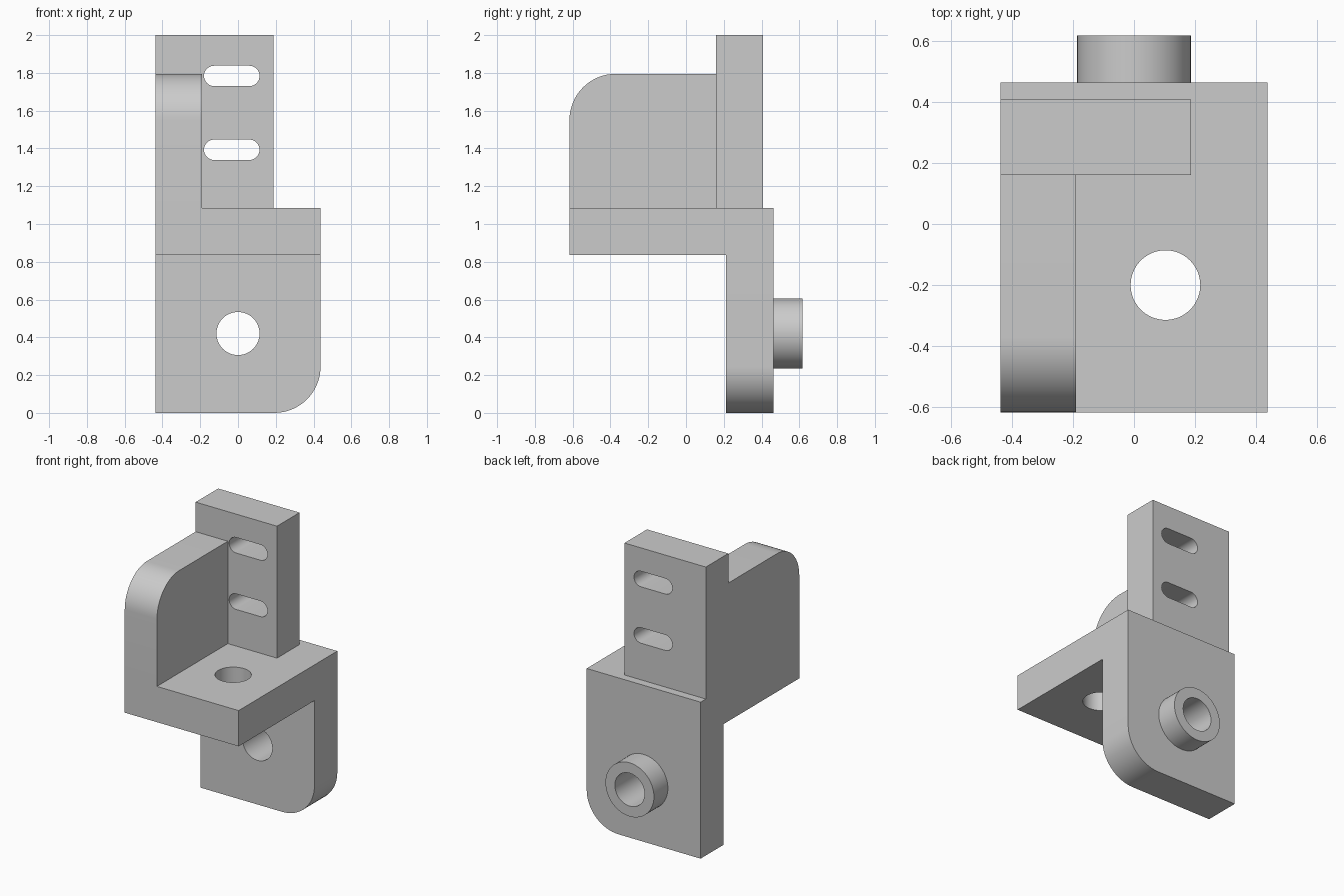
import bpy
import bmesh
import math
from mathutils import Vector

cube = bpy.data.objects.get("Cube")
if cube:
    bpy.data.objects.remove(cube, do_unlink=True)

grey = bpy.data.materials.new("plain grey")
grey.use_nodes = True
colour = (0.6, 0.6, 0.6, 1)
grey.diffuse_color = colour
grey.node_tree.nodes["Principled BSDF"].inputs["Base Color"].default_value = colour


def arc(cx, cy, r, start, end, steps=16):
    """Points along an arc, angles in degrees."""
    angles = [math.radians(start + (end - start) * i / steps) for i in range(steps + 1)]
    return [(cx + r * math.cos(a), cy + r * math.sin(a)) for a in angles]


def circle(cx, cy, r):
    return arc(cx, cy, r, 0, 360, 64)[:-1]


def rect(x0, x1, y0, y1):
    return [(x0, y0), (x1, y0), (x1, y1), (x0, y1)]


def slot(x0, x1, cy, r):
    return arc(x1 - r, cy, r, -90, 90) + arc(x0 + r, cy, r, 90, 270)


def plate(name, axis, start, end, outline, holes=()):
    """Extrude a flat profile with holes along the x, y or z axis."""
    def place(p):
        co = list(p)
        co.insert("xyz".index(axis), start)
        return co

    bm = bmesh.new()
    for loop in (outline, *holes):
        verts = [bm.verts.new(place(p)) for p in loop]
        for a, b in zip(verts, verts[1:] + verts[:1]):
            bm.edges.new((a, b))
    bmesh.ops.triangle_fill(bm, use_beauty=True, use_dissolve=False, edges=bm.edges[:])
    grown = bmesh.ops.extrude_face_region(bm, geom=bm.faces[:], use_keep_orig=True)
    moved = [g for g in grown["geom"] if isinstance(g, bmesh.types.BMVert)]
    offset = Vector((0, 0, 0))
    offset["xyz".index(axis)] = end - start
    bmesh.ops.translate(bm, verts=moved, vec=offset)
    bmesh.ops.recalc_face_normals(bm, faces=bm.faces[:])
    mesh = bpy.data.meshes.new(name)
    bm.to_mesh(mesh)
    bm.free()
    mesh.materials.append(grey)
    obj = bpy.data.objects.new(name, mesh)
    bpy.context.collection.objects.link(obj)
    bpy.ops.object.select_all(action="DESELECT")
    obj.select_set(True)
    bpy.context.view_layer.objects.active = obj
    bpy.ops.object.shade_smooth_by_angle(angle=math.radians(30))


# Main limits
side, front, back = 0.437, -0.617, 0.617
shelf_low, shelf_top = 0.837, 1.085
wall_front, wall_back = 0.213, 0.464
post_front, post_back = 0.16, 0.407
bore_z, bore_r, corner = 0.42, 0.114, 0.245

# Horizontal shelf with a round hole
plate("shelf", "z", shelf_low, shelf_top,
      rect(-side, side, front, wall_front), [circle(0.103, -0.2, bore_r)])

# Hanging back wall with one rounded lower corner
wall_outline = ([(-side, shelf_top), (-side, 0)]
                + arc(side - corner, corner, corner, -90, 0)
                + [(side, shelf_top)])
plate("back_wall", "y", wall_front, wall_back, wall_outline, [circle(0, bore_z, bore_r)])

# Hollow boss on the back
plate("boss", "y", wall_back, back,
      circle(0, bore_z, 0.186), [circle(0, bore_z, bore_r)])

# Slotted upright post
plate("slotted_post", "y", post_front, post_back, rect(-side, 0.187, shelf_top, 2),
      [slot(-0.18, 0.114, z, 0.054) for z in (1.393, 1.784)])

# Side wall with a rounded front corner
top = 1.795
side_outline = ([(post_front, top), (post_front, shelf_top), (front, shelf_top)]
                + arc(front + corner, top - corner, corner, 180, 90))
plate("side_wall", "x", -side, -0.19, side_outline)
